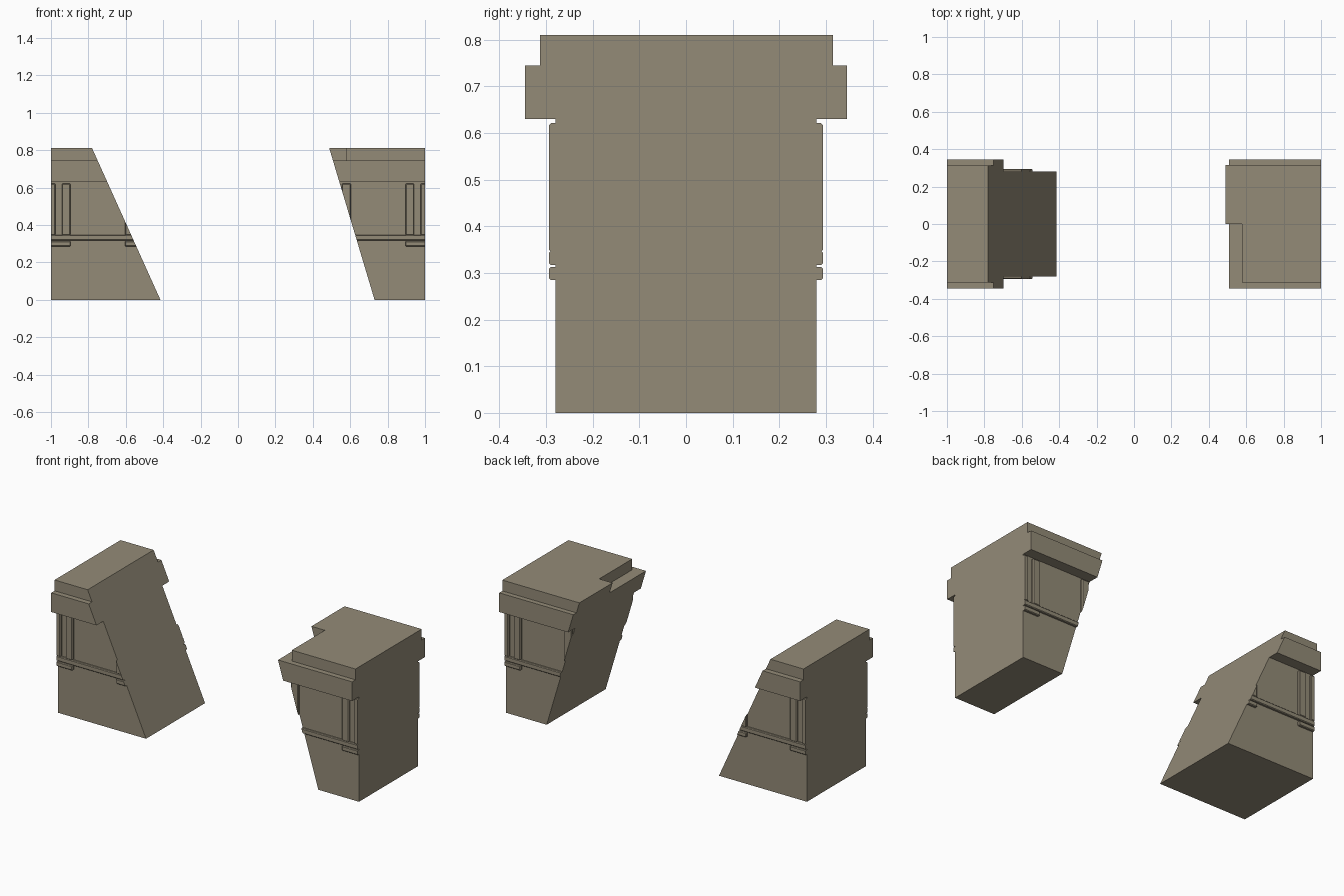
import bpy
import bmesh
from mathutils import Matrix, Vector

cube = bpy.data.objects.get("Cube")
if cube:
    bpy.data.objects.remove(cube, do_unlink=True)

stone = bpy.data.materials.new("weathered_stone")
stone.use_nodes = True
stone.diffuse_color = (0.295, 0.258, 0.187, 1)
bsdf = stone.node_tree.nodes["Principled BSDF"]
bsdf.inputs["Base Color"].default_value = stone.diffuse_color
bsdf.inputs["Roughness"].default_value = 0.9

HEIGHT = 0.81
# Broken edge of each wall end: x at the ground and x at the top
BREAK = {"right": (-0.415, -0.78), "left": (0.73, 0.488)}
SIGN = {"right": -1, "left": 1}


def block(name, side, xs, ys, zs, bevel=0):
    """Box trimmed by the wall's outer end and its slanted broken edge."""
    bm = bmesh.new()
    size = [b - a for a, b in (xs, ys, zs)]
    mid = [(a + b) / 2 for a, b in (xs, ys, zs)]
    bmesh.ops.create_cube(bm, size=1, matrix=Matrix.Translation(mid) @ Matrix.Diagonal((*size, 1)))
    if bevel:
        bmesh.ops.bevel(bm, geom=bm.edges[:], offset=bevel, segments=1, affect='EDGES')
    s = SIGN[side]
    low, high = BREAK[side]
    slant = Vector((-s * HEIGHT, 0, s * (high - low)))
    for point, normal in (((s, 0, 0), Vector((s, 0, 0))), ((low, 0, 0), slant)):
        cut = bmesh.ops.bisect_plane(bm, geom=bm.verts[:] + bm.edges[:] + bm.faces[:],
                                     plane_co=point, plane_no=normal, clear_outer=True)
        rim = [e for e in cut["geom_cut"] if isinstance(e, bmesh.types.BMEdge) and e.is_boundary]
        if rim:
            bmesh.ops.holes_fill(bm, edges=rim, sides=0)
    bmesh.ops.recalc_face_normals(bm, faces=bm.faces[:])
    mesh = bpy.data.meshes.new(name)
    bm.to_mesh(mesh)
    bm.free()
    mesh.materials.append(stone)
    obj = bpy.data.objects.new(name, mesh)
    bpy.context.collection.objects.link(obj)


def span(s, near, far):
    """Distances from the centre turned into an ordered x range on one side."""
    return tuple(sorted((s * near, s * far)))


for side, s in SIGN.items():
    full = span(s, 0.3, 1.1)
    # Main wall and cornice
    block(side + "_wall", side, full, (-0.28, 0.28), (0, 0.64))
    block(side + "_cornice", side, full, (-0.345, 0.345), (0.63, 0.745))
    # Crown course, notched at the front of the left wall
    if side == "left":
        block("left_crown_rear", side, full, (0, 0.315), (0.74, HEIGHT))
        block("left_crown_front", side, (0.577, 1.1), (-0.313, 0), (0.74, HEIGHT))
    else:
        block("right_crown", side, full, (-0.313, 0.313), (0.74, HEIGHT))

    # Trim on the front and rear faces
    for face, f in (("front", -1), ("rear", 1)):
        tag = side + "_" + face
        depth = tuple(sorted((f * 0.27, f * 0.294)))
        block(tag + "_ledge", side, full, depth, (0.317, 0.347), 0.004)
        block(tag + "_end_bracket", side, span(s, 0.895, 1.1), depth, (0.285, 0.313), 0.004)
        posts = [(0.975, 1.1), (0.895, 0.942), (0.555, 0.605)]
        for i, (near, far) in enumerate(posts):
            block(f"{tag}_pilaster_{i + 1}", side, span(s, near, far), depth, (0.345, 0.622), 0.005)
        if side == "right":
            block(tag + "_inner_bracket", side, span(s, 0.5, 0.605), depth, (0.285, 0.313), 0.004)
